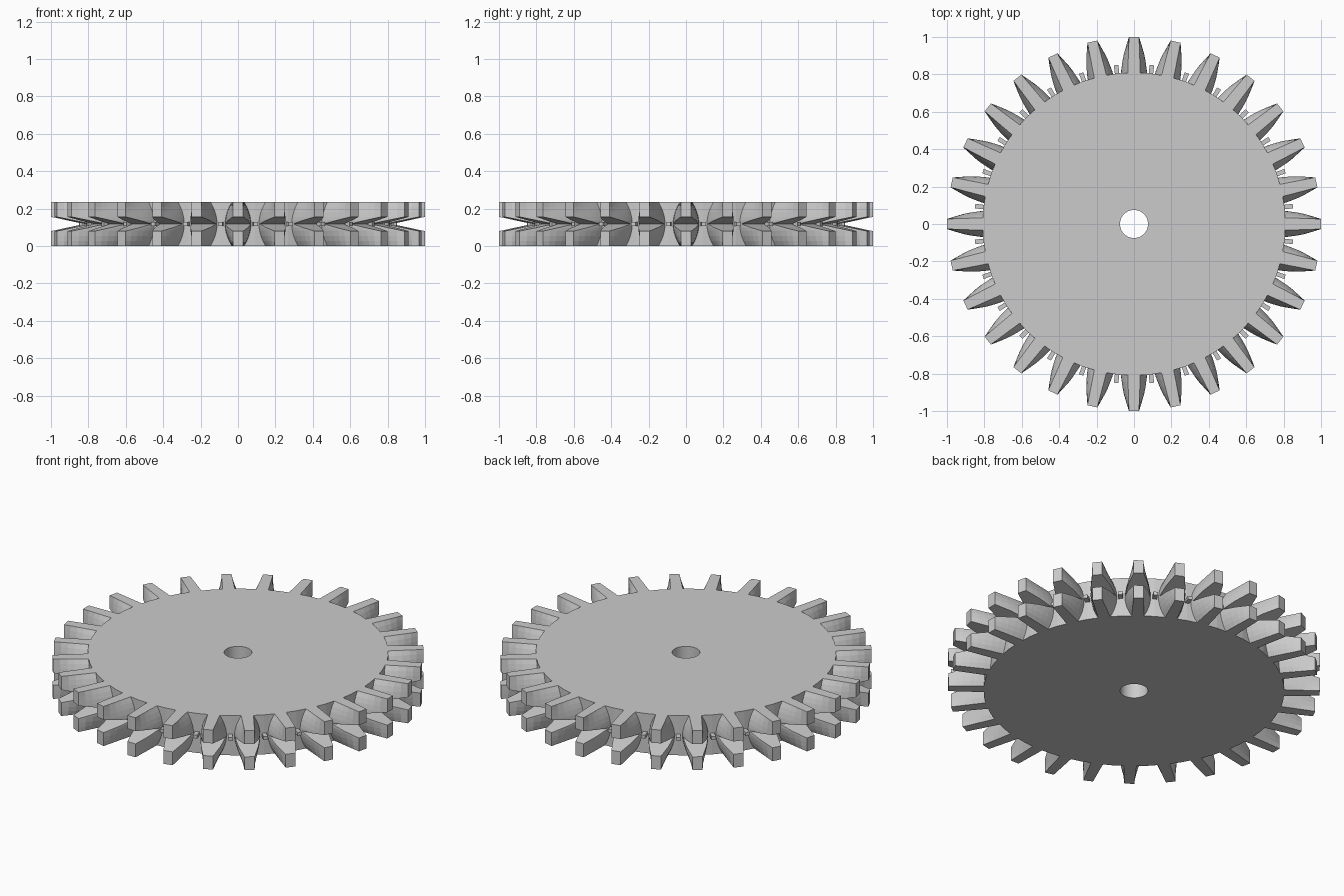
import bpy, bmesh, math
from mathutils import Matrix, Vector

cube = bpy.data.objects.get("Cube")
if cube:
    bpy.data.objects.remove(cube, do_unlink=True)

TEETH = 28
HEIGHT = 0.235
MID = HEIGHT / 2
ROOT, TIP, BORE = 0.81, 1.0, 0.075
GROOVE = 0.038  # half opening of the V groove at the tooth tips

grey = bpy.data.materials.new("light grey")
grey.use_nodes = True
colour = (0.6, 0.6, 0.6, 1)
grey.diffuse_color = colour
grey.node_tree.nodes["Principled BSDF"].inputs["Base Color"].default_value = colour


def finish(bm, name):
    bmesh.ops.recalc_face_normals(bm, faces=bm.faces)
    mesh = bpy.data.meshes.new(name)
    bm.to_mesh(mesh)
    bm.free()
    mesh.materials.append(grey)
    obj = bpy.data.objects.new(name, mesh)
    bpy.context.collection.objects.link(obj)
    return obj


def spin(step):
    return Matrix.Rotation(step * math.tau / TEETH, 4, 'Z')


# Disc with a bore: a rectangular section swept around the axis
bm = bmesh.new()
section = [(BORE, 0), (ROOT, 0), (ROOT, HEIGHT), (BORE, HEIGHT)]
segments = TEETH * 2
rings = []
for i in range(segments):
    turn = Matrix.Rotation(math.tau * i / segments, 4, 'Z')
    rings.append([bm.verts.new(turn @ Vector((r, 0, z))) for r, z in section])
for i in range(segments):
    a, b = rings[i], rings[(i + 1) % segments]
    for j in range(4):
        k = (j + 1) % 4
        bm.faces.new((a[j], b[j], b[k], a[k]))
disc = finish(bm, "gear_disc")
for poly in disc.data.polygons:
    poly.use_smooth = math.hypot(poly.center.x, poly.center.y) < BORE * 1.1


def half_width(r, t):
    """Tooth half width: bulged at mid-height, narrow at the tip."""
    f = (r - ROOT) / (TIP - ROOT)
    top = 0.033 - 0.006 * f
    bulge = 0.036 * (1 - max(f, 0) ** 1.8)
    return top + bulge * (1 - t * t)


def add_tooth(bm, turn):
    start = ROOT - 0.005
    stack = []
    edge = GROOVE / MID
    for t in (-1, -0.78, -0.55, -edge, -edge / 2, 0, edge / 2, edge, 0.55, 0.78, 1):
        reach = ROOT + 0.012 + (TIP - ROOT - 0.012) * min(1, abs(t) / edge)
        radii = [start + (reach - start) * k / 5 for k in range(6)]
        outline = [(r, -half_width(r, t)) for r in radii]
        outline += [(r, half_width(r, t)) for r in reversed(radii)]
        stack.append([bm.verts.new(turn @ Vector((x, y, MID * (1 + t))))
                      for x, y in outline])
    count = len(stack[0])
    for low, high in zip(stack, stack[1:]):
        for j in range(count):
            k = (j + 1) % count
            bm.faces.new((low[j], low[k], high[k], high[j]))
    bm.faces.new(stack[0])
    bm.faces.new(stack[-1])


# Barrel-shaped teeth split by the V groove
bm = bmesh.new()
for i in range(TEETH):
    add_tooth(bm, spin(i))
finish(bm, "gear_teeth")

# Small tabs at mid-height between the teeth
bm = bmesh.new()
for i in range(TEETH):
    place = (spin(i + 0.5) @ Matrix.Translation((ROOT + 0.02, 0, MID))
             @ Matrix.Diagonal((0.05, 0.024, 0.02, 1)))
    bmesh.ops.create_cube(bm, size=1, matrix=place)
finish(bm, "gap_tabs")
